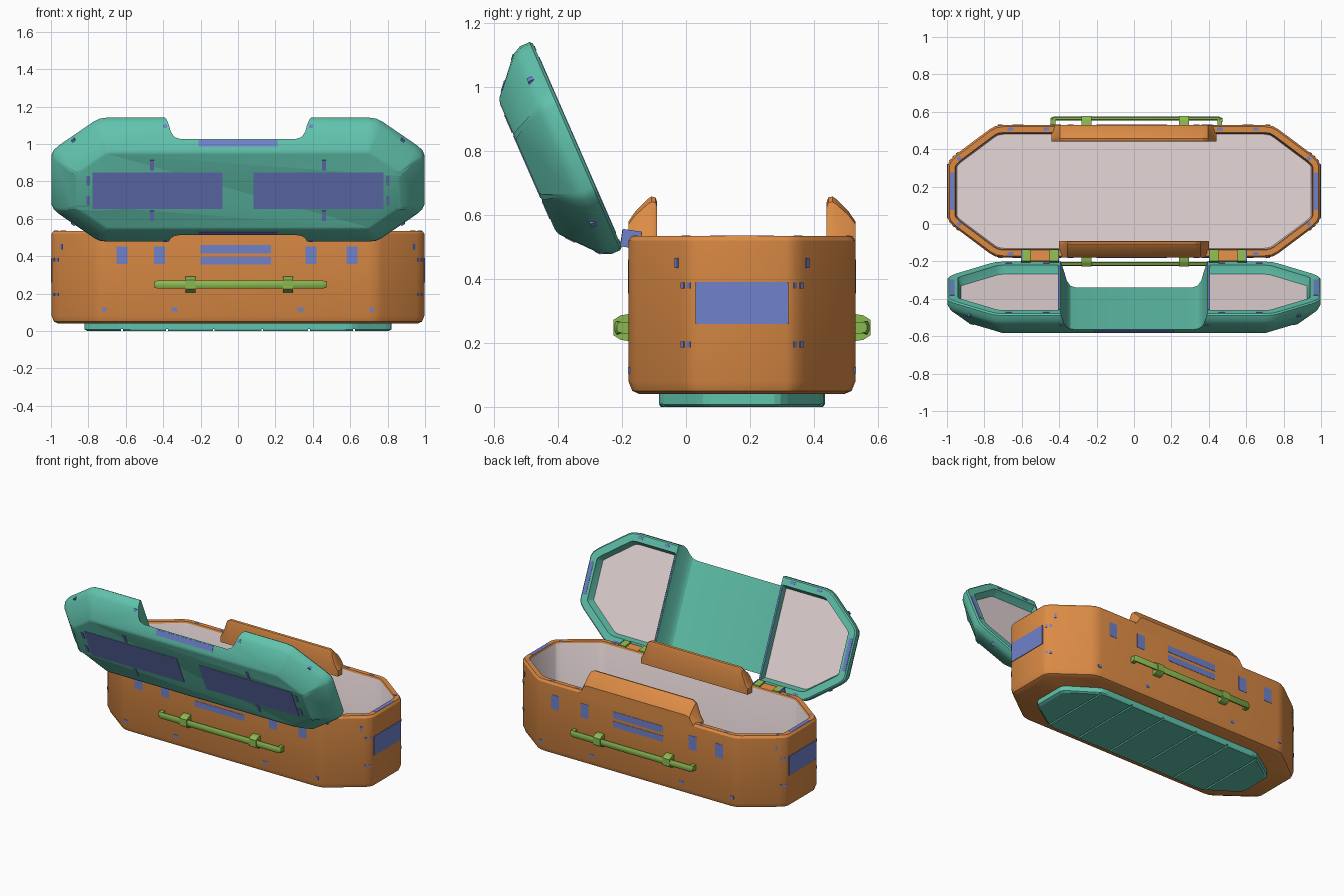
import bpy, bmesh, math
from mathutils import Matrix, Vector

if "Cube" in bpy.data.objects:
    bpy.data.objects.remove(bpy.data.objects["Cube"])

def material(name, rgb):
    m = bpy.data.materials.new(name)
    m.diffuse_color = (*rgb, 1)
    m.use_nodes = True
    m.node_tree.nodes["Principled BSDF"].inputs["Base Color"].default_value = m.diffuse_color
    return m

ORANGE = material("orange_shell", (0.72, 0.26, 0.06))
TEAL = material("teal_shell", (0.12, 0.55, 0.42))
BLUE = material("blue_trim", (0.16, 0.22, 0.60))
GREEN = material("green_metal", (0.26, 0.48, 0.08))
PINK = material("pale_lining", (0.80, 0.68, 0.69))
YC = 0.175            # centre of the body in y
HY = 0.355            # half depth of the body

def finish(name, bm, mats, M=None, smooth=True):
    bmesh.ops.recalc_face_normals(bm, faces=bm.faces)
    me = bpy.data.meshes.new(name)
    bm.to_mesh(me)
    bm.free()
    if M is not None:
        me.transform(M)
    ob = bpy.data.objects.new(name, me)
    bpy.context.collection.objects.link(ob)
    for m in mats:
        me.materials.append(m)
    if smooth:
        shade(ob)
    return ob

def shade(ob):
    bpy.ops.object.select_all(action='DESELECT')
    ob.select_set(True)
    bpy.context.view_layer.objects.active = ob
    bpy.ops.object.shade_smooth_by_angle(angle=math.radians(28))

def loft(name, rings, mats, M=None, second_from=999, smooth=True):
    """Skin closed rings of equal length and cap both ends."""
    bm = bmesh.new()
    vs = [[bm.verts.new(p) for p in r] for r in rings]
    n = len(vs[0])
    for k in range(len(vs) - 1):
        for i in range(n):
            j = (i + 1) % n
            f = bm.faces.new((vs[k][i], vs[k][j], vs[k + 1][j], vs[k + 1][i]))
            f.material_index = int(k >= second_from)
    bm.faces.new(vs[0])
    bm.faces.new(vs[-1]).material_index = int(second_from < 999)
    return finish(name, bm, mats, M, smooth)

def boxes(name, items, mat, M=None):
    """Boxes given as centre xyz, size xyz, and optional x and z rotation."""
    bm = bmesh.new()
    for it in items:
        c, s = it[:3], it[3:6]
        rx, rz = it[6:8] if len(it) > 6 else (0, 0)
        mm = (Matrix.Translation(c) @ Matrix.Rotation(rz, 4, 'Z')
              @ Matrix.Rotation(rx, 4, 'X') @ Matrix.Diagonal((*s, 1)))
        bmesh.ops.create_cube(bm, size=1, matrix=mm)
    return finish(name, bm, [mat], M, smooth=False)

def cut(ob, cutters):
    for c in cutters:
        b = ob.modifiers.new("cut", 'BOOLEAN')
        b.operation, b.solver, b.object = 'DIFFERENCE', 'EXACT', c
        b.material_mode = 'TRANSFER'
    dg = bpy.context.evaluated_depsgraph_get()
    me = bpy.data.meshes.new_from_object(ob.evaluated_get(dg))
    ob.modifiers.clear()
    ob.data = me
    for c in cutters:
        bpy.data.objects.remove(c)

# Shared plan outline: a long octagon with softened corners
Q = [(0.996, 0.140), (0.985, 0.166), (0.955, 0.195), (0.77, 0.333), (0.74, 0.349), (0.70, HY)]
OUT = (Q + [(-x, y) for x, y in reversed(Q)] + [(-x, -y) for x, y in Q]
       + [(x, -y) for x, y in reversed(Q)])

def inset(d):
    res, n = [], len(OUT)
    for i in range(n):
        a, b, c = (Vector(OUT[k % n]) for k in (i - 1, i, i + 1))
        e, f = (b - a).normalized(), (c - b).normalized()
        n1, n2 = Vector((-e.y, e.x)), Vector((-f.y, f.x))
        res.append(b + (n1 + n2) * d / (1 + n1.dot(n2)))
    return res

def ring(d, z, yc=0):
    return [(p.x, p.y + yc, z) for p in inset(d)]

# Body shell with its pale inner lining
loft("body", [ring(d, z, YC) for d, z in (
    (0.035, 0.04), (0.012, 0.05), (0, 0.08), (0, 0.52), (0.01, 0.535), (0.04, 0.535),
    (0.045, 0.525), (0.047, 0.09), (0.05, 0.08))], [ORANGE, PINK], second_from=6)

# Raised lips in the middle of both long sides
LIP = [(0.0, 0.49), (0.0, 0.58), (0.022, 0.612), (0.06, 0.65), (0.072, 0.658),
       (0.085, 0.655), (0.09, 0.64), (0.09, 0.49)]
for side, name, w in ((-1, "front_lip", 0.40), (1, "back_lip", 0.44)):
    rings = []
    for x, k in ((-w, 0.25), (-w + 0.02, 0.45), (-w + 0.045, 0.9), (-w + 0.07, 1),
                 (w - 0.07, 1), (w - 0.045, 0.9), (w - 0.02, 0.45), (w, 0.25)):
        rings.append([(x, YC + side * (HY - t), 0.49 + (z - 0.49) * k) for t, z in LIP])
    loft(name, rings, [ORANGE])

# Foot plate with cross grooves
def foot_ring(s, z):
    return [(x * 0.825 * s, YC + y * 0.73 * s, z) for x, y in OUT]
foot = loft("foot_plate", [foot_ring(0.98, 0), foot_ring(1, 0.008), foot_ring(1, 0.045)],
            [TEAL], smooth=False)
grooves = boxes("groove_cutter", [(x, YC, 0, 0.01, 0.7, 0.02)
                                  for x in (-0.62, -0.38, -0.13, 0.13, 0.38, 0.62)], TEAL)
cut(foot, [grooves])

# Carry handles on both long sides
for side, name in ((-1, "front"), (1, "back")):
    face = YC + side * HY
    sec = [(math.cos(a) * 0.011, math.sin(a) * 0.023)
           for a in (math.radians(22.5 + 45 * i) for i in range(8))]
    rings = [[(x, face + side * (0.034 - drop + c), 0.248 + s * k) for c, s in sec]
             for x, drop, k in ((-0.447, 0.008, 0.75), (-0.43, 0, 1), (0.455, 0, 1), (0.472, 0.008, 0.75))]
    loft(name + "_handle_bar", rings, [GREEN])
    boxes(name + "_handle_posts", [(x, face + side * 0.012, 0.248, 0.025, 0.04, 0.036)
                                   for x in (-0.433, 0.458)], GREEN)
    for x in (-0.253, 0.267):
        loft(name + "_handle_bracket", [
            [(x + dx, face + side * t, 0.248 + z) for t, z in
             ((-0.005, -0.043), (0.025, -0.038), (0.047, -0.024), (0.047, 0.024), (0.025, 0.038), (-0.005, 0.043))]
            for dx in (-0.027, 0.027)], [GREEN], smooth=False)
    # Flat trim panels and studs on the long sides
    t = []
    for x in (-0.62, -0.42, 0.39, 0.61):
        t.append((x, face, 0.405, 0.06, 0.004, 0.095))
    t += [(-0.012, face, 0.438, 0.375, 0.004, 0.045), (-0.012, face, 0.375, 0.375, 0.004, 0.04)]
    t += [(x, face, 0.115, 0.032, 0.004, 0.02) for x in (-0.34, 0.335)]
    t += [(x, face + side * -0.003, 0.115, 0.026, 0.008, 0.02) for x in (-0.715, 0.715)]
    boxes(name + "_trim_panels", t, BLUE)

# End bands, corner studs and rim inserts
boxes("end_bands", [(s * 0.991, YC, 0.325, 0.018, 0.29, 0.13) for s in (-1, 1)], BLUE)
studs = []
for sx in (-1, 1):
    for sy in (-1, 1):
        for z in (0.195, 0.38):
            for x, y in ((0.980, 0.163), (0.963, 0.183)):
                studs.append((sx * x, YC + sy * y, z, 0.014, 0.014, 0.018, 0, sx * sy * 0.8))
        studs.append((sx * 0.942, YC + sy * 0.201, 0.45, 0.014, 0.014, 0.03, 0, sx * -sy * 0.64))
boxes("corner_studs", studs, BLUE)
rim = [(s * 0.972, YC, 0.534, 0.025, 0.2, 0.004) for s in (-1, 1)]
rim += [(x, YC + s * 0.333, 0.534, 0.03, 0.014, 0.004) for x in (-0.66, -0.47, 0.46, 0.65) for s in (-1, 1)]
rim += [(sx * 0.935, YC + sy * 0.175, 0.534, 0.02, 0.02, 0.004, 0, 0.7) for sx in (-1, 1) for sy in (-1, 1)]
boxes("rim_inserts", rim, BLUE)

# Lid: modelled flat with its top upward, then swung open
LID = (Matrix.Translation((0, -0.2, 0.498)) @ Matrix.Rotation(math.radians(113.6), 4, 'X')
       @ Matrix.Translation((0, 0.35, 0)))
lid = loft("lid", [ring(d, z) for d, z in (
    (0.008, 0), (0, 0.008), (0, 0.04), (0.015, 0.07), (0.122, 0.164), (0.14, 0.17))],
    [TEAL], smooth=False)

# Notch through the middle of the lid, matching the raised lips
half = [(0.395, -0.02), (0.39, 0.01), (0.375, 0.055), (0.36, 0.095), (0.34, 0.115), (0.31, 0.122)]
prof = half + [(-x, z) for x, z in reversed(half)]
cutters = [loft("notch_cutter", [[(x, y, z) for x, z in prof] for y in (-0.5, 0.5)], [TEAL], smooth=False)]

# Shallow lined recesses at both ends of the lid
for s in (-1, 1):
    rings = []
    for d, z in ((0.050, -0.02), (0.055, 0.005), (0.072, 0.045)):
        r = [p for p in inset(d) if p.x > 0]
        r.sort(key=lambda p: math.atan2(p.y, p.x - 0.45))
        top = max(p.y for p in r)
        r = [Vector((0.405, -top))] + r + [Vector((0.405, top))]
        rings.append([(s * p.x, p.y, z) for p in r])
    cutters.append(loft("recess_cutter", rings, [TEAL, PINK], second_from=2, smooth=False))
cut(lid, cutters)
lid.data.transform(LID)
shade(lid)

# Lid trim: large top panels, clips and edge strips
trim = []
for s in (-1, 1):
    trim.append((s * 0.43, 0, 0.17, 0.695, 0.213, 0.005))
    for v in (-1, 1):
        trim.append((s * 0.46, v * 0.147, 0.17, 0.022, 0.06, 0.005))
        trim.append((s * 0.80, v * 0.058, 0.17, 0.02, 0.055, 0.005))
        trim.append((s * 0.39, v * 0.333, 0.075, 0.02, 0.02, 0.006, v * -0.69, 0))
        trim.append((s * 0.88, v * 0.244, 0.052, 0.02, 0.012, 0.02, 0, s * v * -0.64))
        trim.append((s * 0.67, v * 0.33, 0.0, 0.035, 0.016, 0.004))
        trim.append((s * 0.47, v * 0.33, 0.0, 0.035, 0.016, 0.004))
    trim.append((s * 0.972, 0, 0.0, 0.025, 0.21, 0.004))
    trim.append((s * 0.400, 0, 0.0, 0.007, 0.6, 0.004))
for v in (-1, 1):
    trim.append((0, v * 0.262, 0.138, 0.425, 0.036, 0.006, v * -0.70, 0))
boxes("lid_trim", trim, BLUE, LID)

# Hinges between lid and body
for s, name in ((-1, "left"), (1, "right")):
    boxes(name + "_hinge_brackets", [(s * x, -0.172, 0.525, 0.045, 0.062, 0.05, -0.15, 0)
                                     for x in (0.43, 0.575)], GREEN)
    boxes(name + "_hinge_block", [(s * 0.5025, -0.172, 0.522, 0.1, 0.055, 0.035, -0.15, 0)], ORANGE)
    boxes(name + "_hinge_caps", [(s * x, -0.172, 0.525, 0.006, 0.06, 0.055, -0.15, 0)
                                 for x in (0.404, 0.6)], BLUE)
